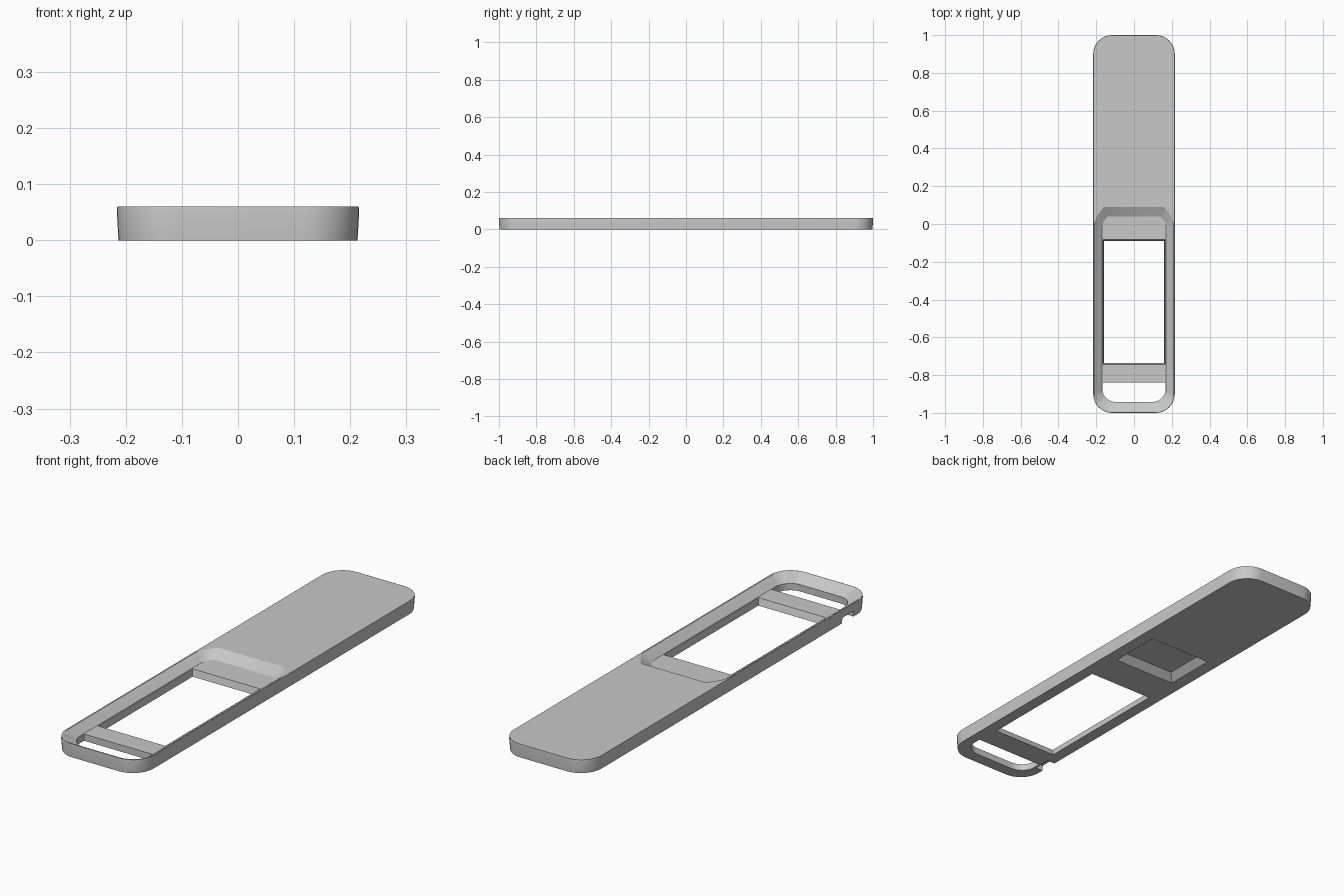
import bpy, bmesh
from math import sin, cos, pi

old = bpy.data.objects.get("Cube")
if old:
    bpy.data.objects.remove(old, do_unlink=True)

grey = bpy.data.materials.new("plain_grey")
grey.use_nodes = True
colour = (0.58, 0.58, 0.58, 1)
grey.diffuse_color = colour
grey.node_tree.nodes["Principled BSDF"].inputs["Base Color"].default_value = colour


def arc(cx, cy, r, start, steps=10):
    """Quarter circle, counter-clockwise from the start angle."""
    angles = [start + pi / 2 * i / steps for i in range(steps + 1)]
    return [(cx + r * cos(a), cy + r * sin(a)) for a in angles]


def mirrored(half):
    """Close an outline given its +x half, front to back."""
    return half + [(-x, y) for x, y in reversed(half)]


def box(w, front, back):
    return mirrored([(w, front), (w, back)])


def loft(name, rings):
    """Solid through stacked outlines, each given as (z, points)."""
    bm = bmesh.new()
    loops = [[bm.verts.new((x, y, z)) for x, y in pts] for z, pts in rings]
    bm.faces.new(list(reversed(loops[0])))
    bm.faces.new(loops[-1])
    n = len(loops[0])
    for low, high in zip(loops, loops[1:]):
        for i in range(n):
            j = (i + 1) % n
            bm.faces.new((low[i], low[j], high[j], high[i]))
    bmesh.ops.recalc_face_normals(bm, faces=bm.faces)
    mesh = bpy.data.meshes.new(name)
    bm.to_mesh(mesh)
    bm.free()
    mesh.materials.append(grey)
    obj = bpy.data.objects.new(name, mesh)
    bpy.context.collection.objects.link(obj)
    return obj


H, FLOOR = 0.06, 0.03


# Rounded bar, drawn in slightly at the underside
def body_outline(inset):
    w, l, r = 0.216 - inset, 1 - inset, 0.1
    return mirrored(arc(w - r, r - l, r, -pi / 2) + arc(w - r, l - r, r, 0))


body = loft("handle_plate", [(0, body_outline(0.003)), (H - 0.01, body_outline(0)),
                             (H, body_outline(0.001))])


# Sloping recess: round at the front, chamfered at the back
def recess_outline(w, front, r, back):
    return mirrored(arc(w - r, front + r, r, -pi / 2) + back)


rim = recess_outline(0.209, -0.993, 0.093, [(0.209, 0.0), (0.2, 0.035), (0.16, 0.09)])
base = recess_outline(0.17, -0.945, 0.07, [(0.17, -0.02), (0.163, 0.01), (0.14, 0.04)])
recess = loft("recess_cutter", [(FLOOR, base), (H, rim), (H + 0.03, rim)])

# Window with drafted walls
small, large = box(0.16, -0.735, -0.09), box(0.165, -0.745, -0.082)
window = loft("window_cutter", [(-0.03, small), (0, small), (FLOOR, large), (0.04, large)])

# Strap slot at the front end
slot_shape = mirrored(arc(0.098, -0.872, 0.07, -pi / 2) + [(0.168, -0.84)])
slot = loft("slot_cutter", [(-0.03, slot_shape), (0.04, slot_shape)])

# Tapered pocket in the underside
wide, narrow = box(0.155, 0.07, 0.31), box(0.125, 0.1, 0.28)
pocket = loft("pocket_cutter", [(-0.03, wide), (0, wide), (0.03, narrow)])

# Small notch under one side wall
notch_shape = [(-0.25, -0.87), (-0.175, -0.87), (-0.175, -0.79), (-0.25, -0.79)]
notch = loft("notch_cutter", [(-0.03, notch_shape), (0.025, notch_shape)])

for cutter in (recess, window, slot, pocket, notch):
    mod = body.modifiers.new(cutter.name, "BOOLEAN")
    mod.operation = "DIFFERENCE"
    mod.solver = "EXACT"
    mod.object = cutter

# Bake the cuts, then drop the cutters
bpy.context.view_layer.update()
graph = bpy.context.evaluated_depsgraph_get()
final = bpy.data.meshes.new_from_object(body.evaluated_get(graph))
body.modifiers.clear()
body.data = final
for cutter in (recess, window, slot, pocket, notch):
    bpy.data.objects.remove(cutter, do_unlink=True)

bpy.ops.object.select_all(action="DESELECT")
body.select_set(True)
bpy.context.view_layer.objects.active = body
bpy.ops.object.shade_smooth_by_angle(angle=pi / 6)
